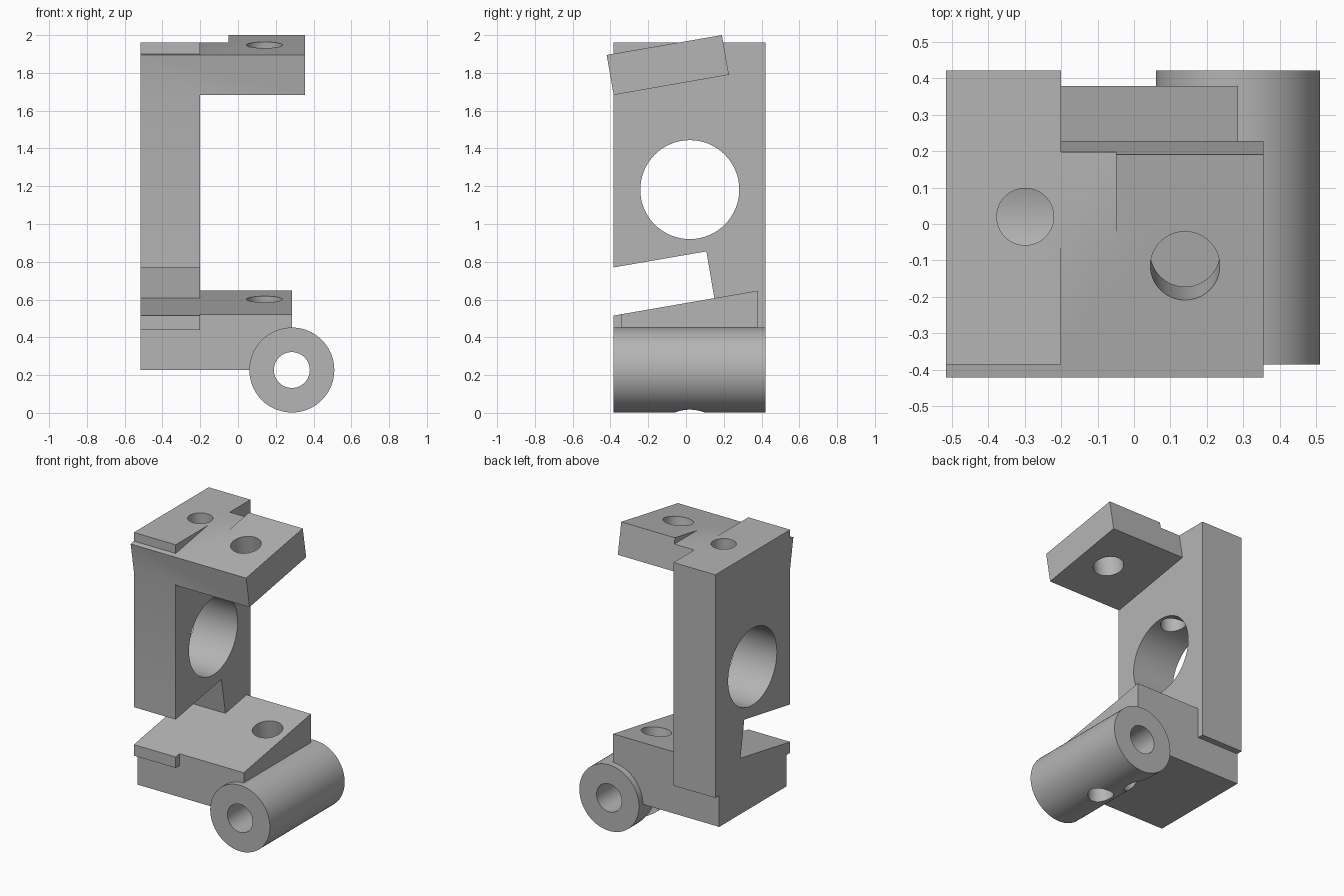
import bpy, bmesh, math
from mathutils import Vector

if "Cube" in bpy.data.objects:
    bpy.data.objects.remove(bpy.data.objects["Cube"], do_unlink=True)

TILT = math.radians(9.8)
SLOPE = math.tan(TILT)
X_LEFT, X_INNER = -0.515, -0.2      # side faces of the upright
Y_FRONT, Y_BACK = -0.385, 0.42
Y_MID = 0.02
BARREL_X, BARREL_Z = 0.285, 0.227

grey = bpy.data.materials.new("machined_grey")
grey.use_nodes = True
colour = (0.46, 0.46, 0.46, 1)
grey.diffuse_color = colour
grey.node_tree.nodes["Principled BSDF"].inputs["Base Color"].default_value = colour


def finish(name, bm):
    bmesh.ops.recalc_face_normals(bm, faces=bm.faces)
    mesh = bpy.data.meshes.new(name)
    bm.to_mesh(mesh)
    bm.free()
    mesh.materials.append(grey)
    obj = bpy.data.objects.new(name, mesh)
    bpy.context.collection.objects.link(obj)
    return obj


def prism(name, profile, x0, x1):
    """Extrude a side profile of (y, z) points along x."""
    bm = bmesh.new()
    face = bm.faces.new([bm.verts.new((x0, y, z)) for y, z in profile])
    extruded = bmesh.ops.extrude_face_region(bm, geom=[face])["geom"]
    moved = [v for v in extruded if isinstance(v, bmesh.types.BMVert)]
    bmesh.ops.translate(bm, verts=moved, vec=(x1 - x0, 0, 0))
    return finish(name, bm)


def rod(name, start, end, radius):
    """Cylinder between two points."""
    start, end = Vector(start), Vector(end)
    axis = end - start
    bm = bmesh.new()
    bmesh.ops.create_cone(bm, cap_ends=True, segments=64, radius1=radius,
                          radius2=radius, depth=axis.length)
    bm.transform(axis.to_track_quat('Z', 'Y').to_matrix().to_4x4())
    bmesh.ops.translate(bm, verts=bm.verts, vec=(start + end) / 2)
    return finish(name, bm)


def combine(target, tool, operation):
    mod = target.modifiers.new(operation.lower(), 'BOOLEAN')
    mod.operation, mod.object, mod.solver = operation, tool, 'EXACT'
    bpy.context.view_layer.objects.active = target
    bpy.ops.object.modifier_apply(modifier=mod.name)
    bpy.data.objects.remove(tool, do_unlink=True)


def ramp(y):
    """Height of the sloping clamp seat."""
    return 0.515 + (y - Y_FRONT) * SLOPE


# Upright with the slanted slot in its front edge
frame = prism("bracket_frame", [
    (Y_FRONT, 0.44), (Y_BACK, 0.44), (Y_BACK, 1.96), (Y_FRONT, 1.96),
    (Y_FRONT, 0.77), (0.108, 0.855), (0.15, ramp(0.15)),
    (Y_FRONT, ramp(Y_FRONT))], X_LEFT, X_INNER)

# Lower block with the sloping seat
seat = prism("lower_block", [
    (-0.345, 0.227), (0.378, 0.227), (0.378, ramp(0.378)),
    (-0.345, ramp(-0.345))], X_LEFT, BARREL_X)

# Tilted upper arm, trimmed level with the top of the upright
arm = prism("upper_arm", [
    (-0.42, 1.895), (0.19, 2.0), (0.227, 1.79), (-0.383, 1.683)],
    X_LEFT, 0.355)
combine(arm, prism("arm_trim", [(-0.6, 1.96), (0.6, 1.96), (0.6, 2.2), (-0.6, 2.2)],
                   -0.7, -0.05), 'DIFFERENCE')

# Hinge barrel along the bottom
barrel = rod("hinge_barrel", (BARREL_X, Y_FRONT, BARREL_Z),
             (BARREL_X, Y_BACK, BARREL_Z), 0.225)

for part in (seat, arm, barrel):
    combine(frame, part, 'UNION')

# Bores: cross hole, hinge pin, two set screws, slanted clamp bolt
lean = Vector((0, -math.sin(TILT), math.cos(TILT)))
bolt = Vector((0.14, -0.115, 1.95))
bores = [
    ((-1, Y_MID, 1.182), (0, Y_MID, 1.182), 0.262),
    ((BARREL_X, -1, BARREL_Z), (BARREL_X, 1, BARREL_Z), 0.095),
    ((-0.298, Y_MID, 1.182), (-0.298, Y_MID, 2.2), 0.078),
    ((BARREL_X, Y_MID, -0.2), (BARREL_X, Y_MID, BARREL_Z), 0.08),
    (bolt + lean * 0.3, bolt - lean * 2.3, 0.095),
]
for start, end, radius in bores:
    combine(frame, rod("bore", start, end, radius), 'DIFFERENCE')

bpy.ops.object.select_all(action='DESELECT')
frame.select_set(True)
bpy.context.view_layer.objects.active = frame
bpy.ops.object.shade_smooth_by_angle(angle=math.radians(25))
